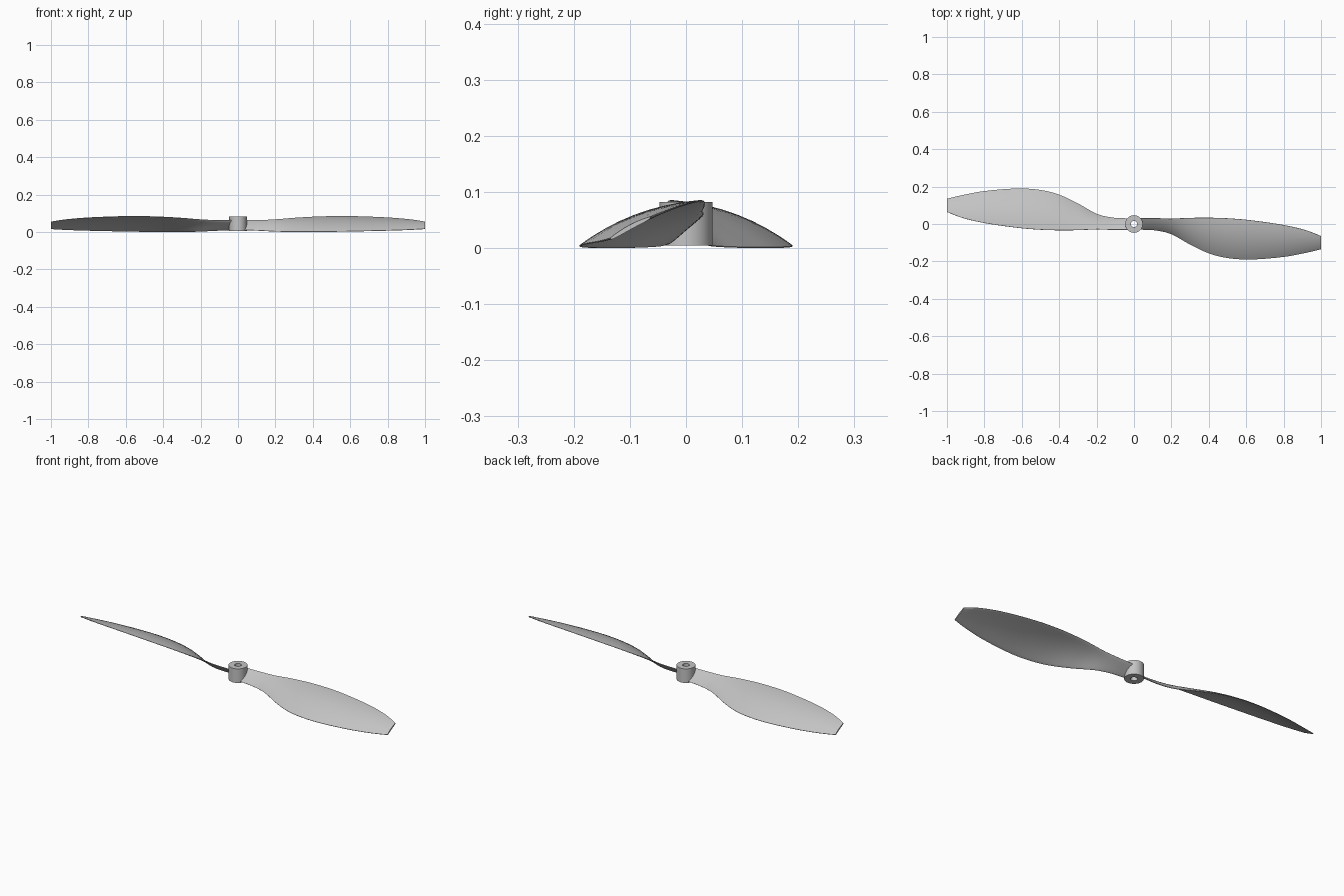
import bpy
import bmesh
import math
from mathutils import Vector

default_cube = bpy.data.objects.get("Cube")
if default_cube:
    bpy.data.objects.remove(default_cube, do_unlink=True)


def make_material(name, colour):
    material = bpy.data.materials.new(name)
    material.use_nodes = True
    material.diffuse_color = colour
    material.node_tree.nodes["Principled BSDF"].inputs["Base Color"].default_value = colour
    return material


def make_object(name, bm, material, angle):
    bmesh.ops.recalc_face_normals(bm, faces=bm.faces)
    mesh = bpy.data.meshes.new(name)
    bm.to_mesh(mesh)
    bm.free()
    mesh.materials.append(material)
    obj = bpy.data.objects.new(name, mesh)
    bpy.context.collection.objects.link(obj)
    bpy.ops.object.select_all(action="DESELECT")
    obj.select_set(True)
    bpy.context.view_layer.objects.active = obj
    bpy.ops.object.shade_smooth_by_angle(angle=math.radians(angle))
    return obj


def smooth_stations(stations, steps):
    """Spline interpolation between the blade stations, spaced along x."""
    result = []
    last = len(stations) - 1

    def tangent(i, k):
        before, after = stations[max(i - 1, 0)], stations[min(i + 1, last)]
        return (after[k] - before[k]) / (after[0] - before[0])

    for i in range(last):
        start, end = stations[i], stations[i + 1]
        span = end[0] - start[0]
        for step in range(steps):
            t = step / steps
            row = [start[0] + t * span]
            for k in range(1, len(start)):
                a, b = start[k], end[k]
                ta, tb = tangent(i, k) * span, tangent(i + 1, k) * span
                row.append(a + t * ta + t * t * (3 * (b - a) - 2 * ta - tb)
                           + t ** 3 * (2 * (a - b) + ta + tb))
            result.append(row)
    result.append(list(stations[last]))
    return result


def blade_section(x, lead_y, lead_z, trail_y, trail_z, camber, chord_points=12):
    """Closed cambered section: top from trailing to leading edge, then back below."""
    trail = Vector((x, trail_y, trail_z))
    lead = Vector((x, lead_y, lead_z))
    chord = lead - trail
    normal = Vector((0, -chord.z, chord.y)).normalized()
    upper, lower = [], []
    for i in range(chord_points + 1):
        s = (1 - math.cos(math.pi * i / chord_points)) / 2
        bulge = 4 * s * (1 - s)
        point = trail + chord * s + normal * camber * bulge
        upper.append(point)
        lower.append(point - normal * (edge_thickness + blade_thickness * math.sqrt(bulge)))
    return upper + lower[::-1]


def make_blade(name, side, material):
    bm = bmesh.new()
    rings = []
    for row in smooth_stations(stations, 5):
        section = blade_section(*row)
        rings.append([bm.verts.new((side * p.x, side * p.y, p.z)) for p in section])
    count = len(rings[0])
    for inner, outer in zip(rings, rings[1:]):
        for i in range(count):
            j = (i + 1) % count
            bm.faces.new((inner[i], inner[j], outer[j], outer[i]))
    bm.faces.new(rings[0])
    bm.faces.new(rings[-1])
    return make_object(name, bm, material, 40)


def make_hub(name, outer_radius, bore_radius, bottom, top, material, sides=48):
    profile = [(bore_radius, bottom), (outer_radius, bottom),
               (outer_radius, top), (bore_radius, top)]
    bm = bmesh.new()
    rings = []
    for i in range(sides):
        angle = math.tau * i / sides
        rings.append([bm.verts.new((r * math.cos(angle), r * math.sin(angle), z))
                      for r, z in profile])
    for i in range(sides):
        ring, following = rings[i], rings[(i + 1) % sides]
        for k in range(len(profile)):
            m = (k + 1) % len(profile)
            bm.faces.new((ring[k], ring[m], following[m], following[k]))
    return make_object(name, bm, material, 30)


grey = make_material("light grey plastic", (0.55, 0.55, 0.55, 1))
edge_thickness = 0.002
blade_thickness = 0.006

# Blade stations: x, leading edge y and z, trailing edge y and z, camber
stations = [
    (0.03, 0.03, 0.063, -0.03, 0.012, 0.003),
    (0.12, 0.03, 0.064, -0.035, 0.008, 0.004),
    (0.2, 0.028, 0.068, -0.055, 0.004, 0.006),
    (0.3, 0.032, 0.076, -0.11, 0.002, 0.01),
    (0.4, 0.033, 0.082, -0.157, 0.002, 0.014),
    (0.5, 0.03, 0.085, -0.182, 0.003, 0.016),
    (0.62, 0.02, 0.085, -0.19, 0.005, 0.016),
    (0.8, -0.006, 0.078, -0.176, 0.009, 0.013),
    (0.92, -0.034, 0.068, -0.154, 0.013, 0.009),
    (1, -0.065, 0.056, -0.135, 0.018, 0.004),
]

# Two blades, turned half a revolution from each other
make_blade("left_blade", 1, grey)
make_blade("right_blade", -1, grey)

# Central hub with a through bore
make_hub("hub", 0.047, 0.017, 0.005, 0.082, grey)
